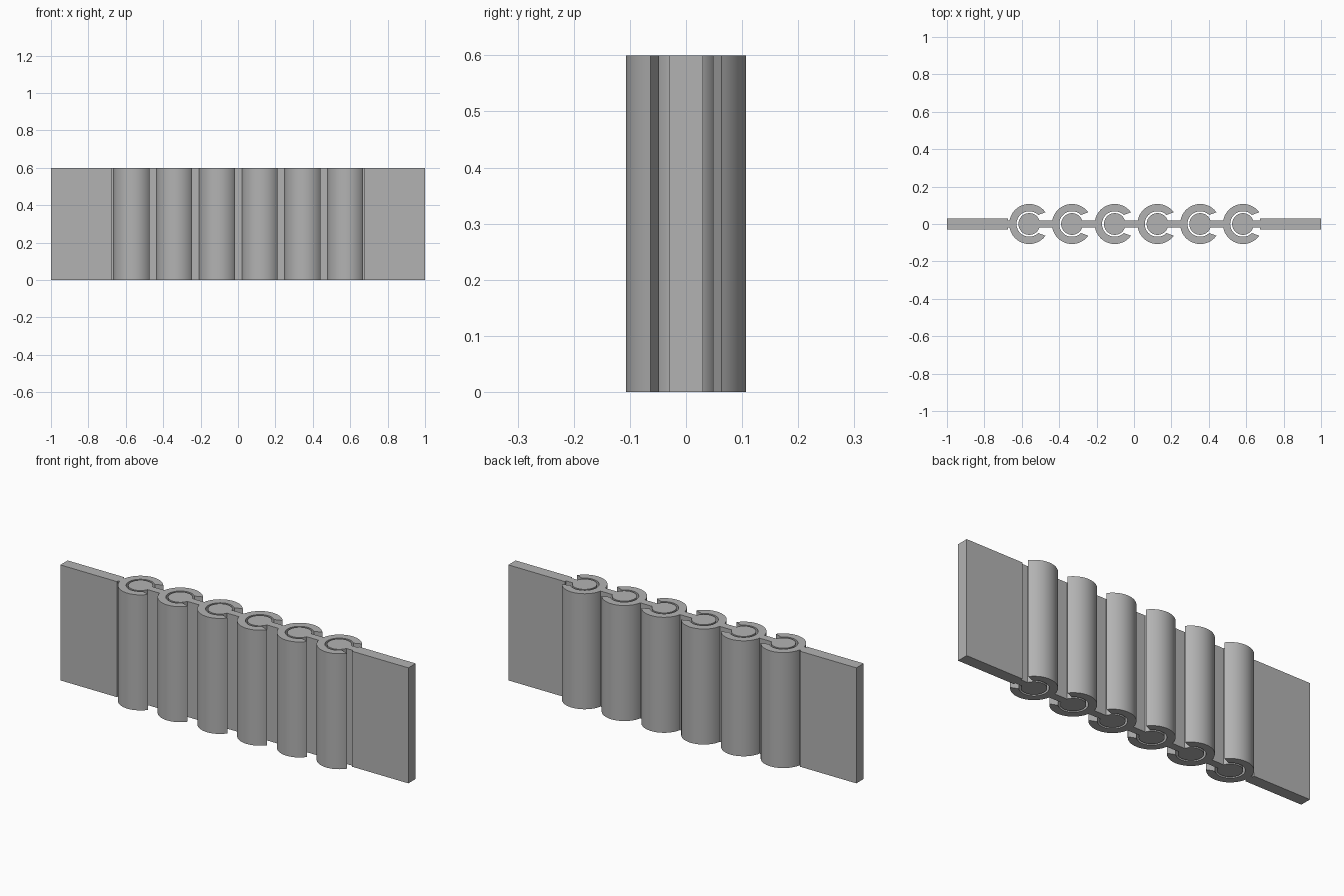
import bpy, bmesh
from math import cos, sin, asin, pi, radians

HEIGHT = 0.6
PITCH, FIRST, COUNT = 0.2285, -0.56, 6
OUTER, INNER, PIN = 0.107, 0.068, 0.058
NECK, PLATE, STEP = 0.02, 0.03, 0.675

cube = bpy.data.objects.get("Cube")
if cube:
    bpy.data.objects.remove(cube)

grey = bpy.data.materials.new("plain grey")
grey.use_nodes = True
colour = (0.45, 0.45, 0.45, 1)
grey.diffuse_color = colour
grey.node_tree.nodes["Principled BSDF"].inputs["Base Color"].default_value = colour


def arc(cx, radius, start, end, steps=28):
    """Points on a circle centred on the x axis."""
    angles = [start + (end - start) * i / steps for i in range(steps + 1)]
    return [(cx + radius * cos(a), radius * sin(a)) for a in angles]


def extrude_profile(name, half):
    """Mirror a half outline across the x axis and raise it to full height."""
    outline = half + [(x, -y) for x, y in reversed(half) if y > 1e-5]
    bm = bmesh.new()
    base = bm.faces.new([bm.verts.new((x, y, 0)) for x, y in outline])
    top = bmesh.ops.extrude_face_region(bm, geom=[base], use_keep_orig=True)
    verts = [v for v in top["geom"] if isinstance(v, bmesh.types.BMVert)]
    bmesh.ops.translate(bm, verts=verts, vec=(0, 0, HEIGHT))
    bmesh.ops.recalc_face_normals(bm, faces=bm.faces)
    mesh = bpy.data.meshes.new(name)
    bm.to_mesh(mesh)
    bm.free()
    mesh.materials.append(grey)
    obj = bpy.data.objects.new(name, mesh)
    bpy.context.collection.objects.link(obj)
    bpy.ops.object.select_all(action="DESELECT")
    obj.select_set(True)
    bpy.context.view_layer.objects.active = obj
    bpy.ops.object.shade_smooth_by_angle(angle=radians(25))


def clip(cx):
    """Upper half of an open ring, from its neck round to the inner back."""
    return (arc(cx, OUTER, pi - asin(NECK / OUTER), radians(36))
            + arc(cx, INNER, radians(45), pi))


def pin(cx):
    """Upper half of a round pin, from its back to its neck."""
    return arc(cx, PIN, pi, asin(NECK / PIN))


centres = [FIRST + PITCH * i for i in range(COUNT)]

# End plate carrying the first clip
extrude_profile("left_hand_plate_with_clip",
                [(-1, PLATE), (-STEP, PLATE), (-STEP, NECK)] + clip(centres[0]))

# Links: a pin held in one clip, a neck, and the next clip
for i in range(1, COUNT):
    extrude_profile(f"hinge_link_{i}", pin(centres[i - 1]) + clip(centres[i]))

# End plate carrying the last pin
extrude_profile("right_hand_plate_with_pin",
                pin(centres[-1]) + [(STEP, NECK), (STEP, PLATE), (1, PLATE)])
